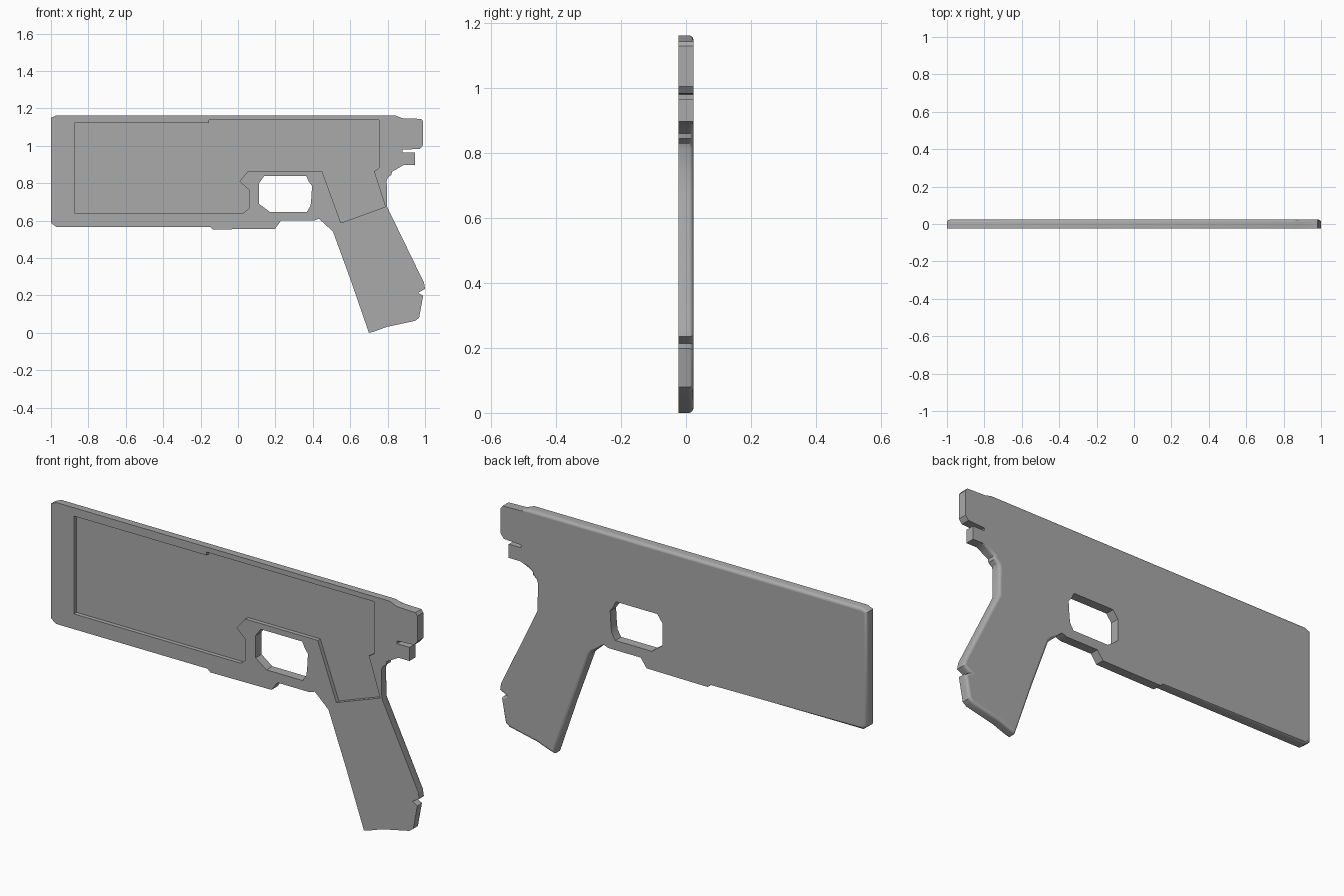
import bpy, bmesh, math
from mathutils import Vector

if "Cube" in bpy.data.objects:
    bpy.data.objects.remove(bpy.data.objects["Cube"])

FRONT, BACK, ROUND = -0.023, 0.023, 0.014

# Side profile, clockwise from the top left (x, z)
OUTLINE = [
    (-1, 1.15), (-.97, 1.163), (.84, 1.163), (.88, 1.147), (.98, 1.144), (.99, 1.13),
    (.99, 1.005), (.973, .984), (.88, .979), (.88, .965), (.947, .965), (.947, .898),
    (.888, .898), (.85, .877), (.823, .861), (.82, .845), (.80, .829), (.795, .813),
    (.797, .674), (.995, .267), (1, .235), (.963, .214), (.99, .198), (.968, .08),
    (.946, .064), (.797, .032), (.722, .005), (.70, 0), (.604, .278), (.508, .54),
    (.492, .556), (.433, .61), (.406, .6), (.23, .6), (.198, .556), (-.134, .553),
    (-.15, .567), (-.973, .567), (-1, .588)]

# Trigger opening
OPENING = [
    (.14, .838), (.365, .838), (.378, .81), (.396, .785), (.392, .72), (.388, .68),
    (.368, .647), (.17, .647), (.112, .69), (.112, .80)]

# Shallow pocket on the front face
POCKET = [
    (-.874, 1.122), (-.155, 1.122), (-.155, 1.138), (.755, 1.138), (.755, .882),
    (.727, .864), (.788, .674), (.55, .588), (.449, .866), (.056, .866), (.008, .81),
    (.058, .765), (.058, .665), (.03, .642), (-.874, .642)]


def stays_sharp(x, z):
    """Rear blocks and trigger guard keep a square back edge."""
    return (x > .87 and z > .8) or (-.16 < x < .45 and z < .62)


def inset(points, amount):
    """Move each corner of a clockwise profile inwards along its mitre."""
    result = []
    for i, p in enumerate(points):
        a, b, c = Vector(points[i - 1]), Vector(p), Vector(points[(i + 1) % len(points)])
        d1, d2 = (b - a).normalized(), (c - b).normalized()
        n1, n2 = Vector((d1.y, -d1.x)), Vector((d2.y, -d2.x))
        mitre = (n1 + n2) / max(1 + n1.dot(n2), .5)
        result.append(b if stays_sharp(*p) else b + mitre * amount)
    return result


def loft(name, layers):
    """Join equal-length profiles placed at given depths into a closed solid."""
    bm = bmesh.new()
    rings = [[bm.verts.new((p[0], y, p[1])) for p in pts] for y, pts in layers]
    for r, s in zip(rings, rings[1:]):
        for i in range(len(r)):
            j = (i + 1) % len(r)
            bm.faces.new((r[i], r[j], s[j], s[i]))
    bm.faces.new(rings[0])
    bm.faces.new(rings[-1][::-1])
    bmesh.ops.recalc_face_normals(bm, faces=bm.faces)
    mesh = bpy.data.meshes.new(name)
    bm.to_mesh(mesh)
    bm.free()
    obj = bpy.data.objects.new(name, mesh)
    bpy.context.collection.objects.link(obj)
    return obj


# Body plate: square front edge, rounded back edge
layers = [(FRONT, OUTLINE)]
for k in range(5):
    t = k / 4 * math.pi / 2
    layers.append((BACK - ROUND * (1 - math.sin(t)), inset(OUTLINE, ROUND * (1 - math.cos(t)))))
body = loft("body_shell", layers)

grey = bpy.data.materials.new("plain grey")
grey.diffuse_color = (.4, .4, .4, 1)
grey.use_nodes = True
grey.node_tree.nodes["Principled BSDF"].inputs["Base Color"].default_value = grey.diffuse_color
body.data.materials.append(grey)

# Cut the pocket and the trigger opening
bpy.context.view_layer.objects.active = body
body.select_set(True)
for name, pts, y0, y1 in (("pocket_cutter", POCKET, -.1, FRONT + .02),
                          ("opening_cutter", OPENING, -.1, .1)):
    cutter = loft(name, [(y0, pts), (y1, pts)])
    cutter.hide_render = True
    cutter.data.materials.append(grey)
    mod = body.modifiers.new(name, 'BOOLEAN')
    mod.operation, mod.solver, mod.object = 'DIFFERENCE', 'EXACT', cutter
    bpy.ops.object.modifier_apply(modifier=mod.name)
    bpy.data.objects.remove(cutter)

# Smooth rounded rim, flat front and back
bpy.ops.object.shade_smooth_by_angle(angle=math.radians(30))
for face in body.data.polygons:
    if abs(face.normal.y) > .995:
        face.use_smooth = False
